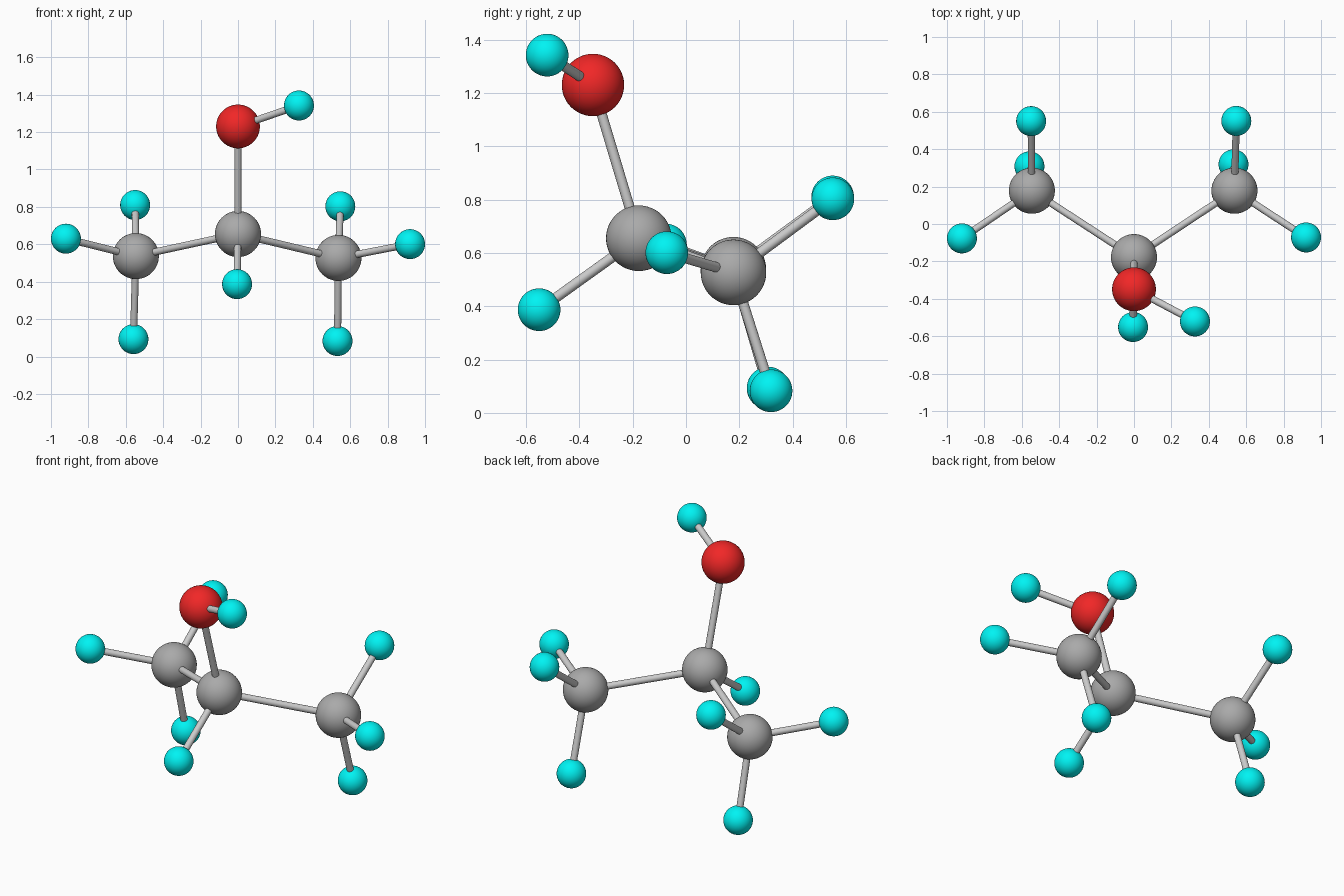
import bpy
from mathutils import Vector

if "Cube" in bpy.data.objects:
    bpy.data.objects.remove(bpy.data.objects["Cube"])


def material(name, colour):
    m = bpy.data.materials.new(name)
    m.diffuse_color = (*colour, 1)
    m.use_nodes = True
    m.node_tree.nodes["Principled BSDF"].inputs["Base Color"].default_value = m.diffuse_color
    return m


CARBON = (0.123, material("dark_grey", (0.4, 0.4, 0.4)))
OXYGEN = (0.117, material("red", (0.88, 0.02, 0.02)))
HYDROGEN = (0.08, material("cyan", (0.0, 0.9, 0.9)))
BOND_RADIUS = 0.019

# Atoms: kind, centre
atoms = {
    "carbon_middle": (CARBON, (0, -0.177, 0.655)),
    "carbon_left": (CARBON, (-0.546, 0.178, 0.537)),
    "carbon_right": (CARBON, (0.537, 0.178, 0.527)),
    "oxygen": (OXYGEN, (0, -0.349, 1.23)),
    "hydrogen_oxygen": (HYDROGEN, (0.326, -0.521, 1.342)),
    "hydrogen_middle": (HYDROGEN, (-0.005, -0.551, 0.387)),
    "hydrogen_left_outer": (HYDROGEN, (-0.92, -0.077, 0.63)),
    "hydrogen_left_upper": (HYDROGEN, (-0.55, 0.55, 0.81)),
    "hydrogen_left_lower": (HYDROGEN, (-0.559, 0.308, 0.093)),
    "hydrogen_right_outer": (HYDROGEN, (0.92, -0.072, 0.601)),
    "hydrogen_right_upper": (HYDROGEN, (0.547, 0.551, 0.803)),
    "hydrogen_right_lower": (HYDROGEN, (0.532, 0.319, 0.083)),
}

# Bonds: each centre atom and what it holds
bonds = {
    "carbon_middle": ["carbon_left", "carbon_right", "oxygen", "hydrogen_middle"],
    "oxygen": ["hydrogen_oxygen"],
}
for side in ("left", "right"):
    bonds["carbon_" + side] = [f"hydrogen_{side}_{p}" for p in ("outer", "upper", "lower")]

# Atom spheres
for name, ((radius, mat), centre) in atoms.items():
    bpy.ops.mesh.primitive_uv_sphere_add(segments=48, ring_count=24, radius=radius, location=centre)
    ball = bpy.context.object
    ball.name = name
    ball.data.materials.append(mat)
    bpy.ops.object.shade_smooth()

# Bond rods
for start, ends in bonds.items():
    for end in ends:
        a, b = Vector(atoms[start][1]), Vector(atoms[end][1])
        bpy.ops.mesh.primitive_cylinder_add(vertices=24, radius=BOND_RADIUS,
                                            depth=(b - a).length, location=(a + b) / 2)
        rod = bpy.context.object
        rod.name = f"bond_{start}_to_{end}"
        rod.rotation_euler = (b - a).to_track_quat('Z', 'Y').to_euler()
        bpy.ops.object.shade_smooth_by_angle()
